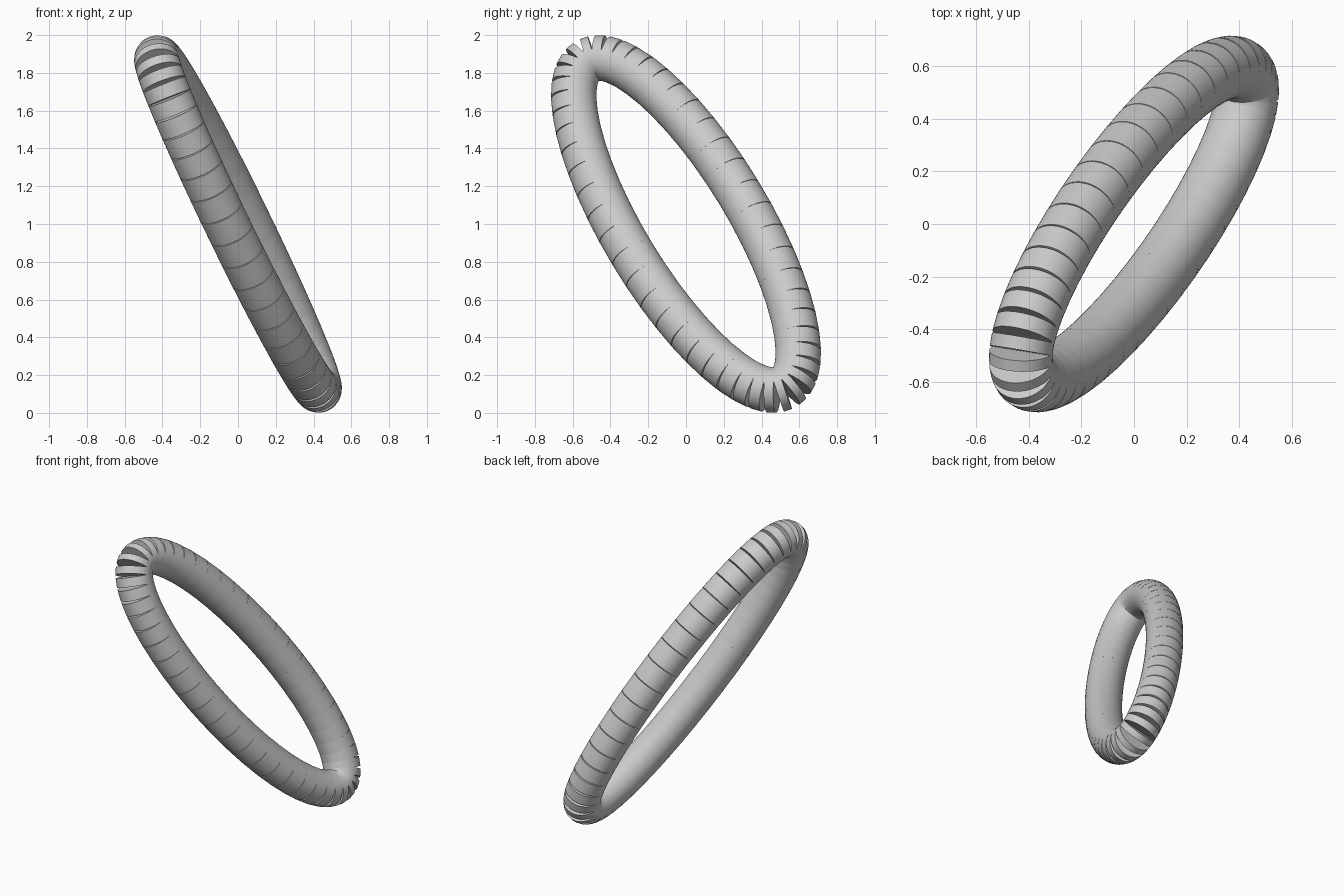
import bpy, bmesh, math
from mathutils import Vector, Matrix

if "Cube" in bpy.data.objects:
    bpy.data.objects.remove(bpy.data.objects["Cube"])

SEGMENTS, SIDES, RADIUS = 48, 48, 0.12
CENTRE = Vector((0, 0, 1))
MAJOR = Vector((-0.430, -0.523, 0.865))   # long half axis of the ring
MINOR = Vector((0.019, -0.283, -0.161))   # short half axis of the ring

grey = bpy.data.materials.new("light_grey")
grey.diffuse_color = (0.6, 0.6, 0.6, 1)
grey.use_nodes = True
grey.node_tree.nodes["Principled BSDF"].inputs["Base Color"].default_value = grey.diffuse_color


def ring_point(i):
    t = math.tau * i / SEGMENTS
    return CENTRE + MAJOR * math.cos(t) + MINOR * math.sin(t)


# Straight pipe sections that fan open on the outside of the bend
bm = bmesh.new()
for i in range(SEGMENTS):
    p, q = ring_point(i), ring_point(i + 1)
    turn = (q - p).to_track_quat('Z', 'Y').to_matrix().to_4x4()
    bmesh.ops.create_cone(bm, cap_ends=True, segments=SIDES, radius1=RADIUS,
                          radius2=RADIUS, depth=(q - p).length,
                          matrix=Matrix.Translation((p + q) / 2) @ turn)
mesh = bpy.data.meshes.new("segmented_ring")
bm.to_mesh(mesh)
bm.free()
mesh.materials.append(grey)
ring = bpy.data.objects.new("segmented_ring", mesh)
bpy.context.collection.objects.link(ring)

# Round walls, crisp end discs
bpy.context.view_layer.objects.active = ring
ring.select_set(True)
bpy.ops.object.shade_smooth_by_angle(angle=math.radians(35))
